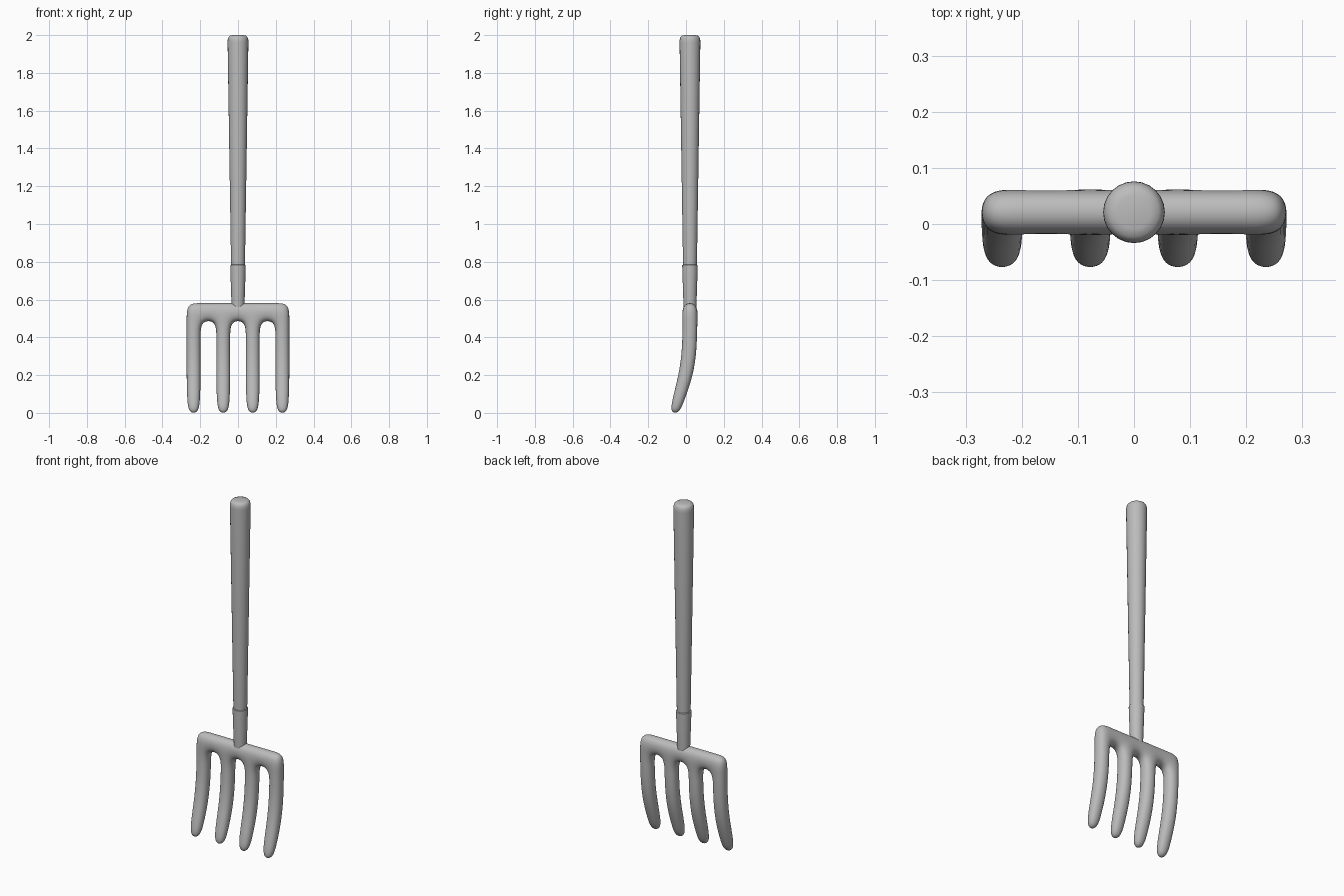
import bpy, bmesh, math

cube = bpy.data.objects.get("Cube")
if cube:
    bpy.data.objects.remove(cube, do_unlink=True)

grey = bpy.data.materials.new("plain grey")
grey.use_nodes = True
grey.diffuse_color = (0.5, 0.5, 0.5, 1)
grey.node_tree.nodes["Principled BSDF"].inputs["Base Color"].default_value = (0.5, 0.5, 0.5, 1)

CENTRE_Y = 0.021


def finish(name, bm):
    bmesh.ops.recalc_face_normals(bm, faces=bm.faces)
    mesh = bpy.data.meshes.new(name)
    bm.to_mesh(mesh)
    bm.free()
    mesh.materials.append(grey)
    obj = bpy.data.objects.new(name, mesh)
    bpy.context.collection.objects.link(obj)
    bpy.context.view_layer.objects.active = obj
    for other in bpy.context.selected_objects:
        other.select_set(False)
    obj.select_set(True)
    bpy.ops.object.shade_smooth_by_angle(angle=math.radians(50))
    return obj


def turned(name, profile, sides=24):
    """Round solid from (radius, height) pairs, capped at both ends."""
    bm = bmesh.new()
    rings = []
    for r, z in profile:
        rings.append([bm.verts.new((r * math.cos(i * math.tau / sides),
                                    CENTRE_Y + r * math.sin(i * math.tau / sides), z))
                      for i in range(sides)])
    for low, high in zip(rings, rings[1:]):
        for i in range(sides):
            j = (i + 1) % sides
            bm.faces.new((low[i], low[j], high[j], high[i]))
    bm.faces.new(rings[0])
    bm.faces.new(rings[-1])
    return finish(name, bm)


# Wooden shaft with rounded end, and the socket it sits in
turned("handle", [(0.034, 0.7), (0.037, 0.8), (0.055, 1.96), (0.0545, 1.975),
                  (0.051, 1.988), (0.044, 1.996), (0.03, 2.0)])
turned("socket", [(0.033, 0.54), (0.036, 0.62), (0.041, 0.775), (0.041, 0.782), (0.036, 0.785)])

# Fork head: a slab cage with four bent tines, smoothed by subdivision
HALF = 0.04
TINES = (-0.235, -0.078, 0.078, 0.235)
# rows: height, centre y, half depth, width scale
ROWS = [(0.585, CENTRE_Y, 0.042, 1), (0.485, CENTRE_Y, 0.042, 1), (0.40, 0.02, 0.042, 1),
        (0.29, 0.014, 0.042, 1), (0.18, -0.006, 0.041, 1), (0.07, -0.04, 0.036, 0.94),
        (-0.005, -0.06, 0.025, 0.68)]
bm = bmesh.new()
cage = {}


def corner(row, col, side):
    key = (row, col, side)
    if key not in cage:
        z, y, depth, scale = ROWS[row]
        x = TINES[col // 2] + (HALF if col % 2 else -HALF) * scale
        cage[key] = bm.verts.new((x, y + side * depth, z))
    return cage[key]


last_col = 2 * len(TINES) - 1
cells = {(0, c) for c in range(last_col)}
cells |= {(r, c) for r in range(1, len(ROWS) - 1) for c in range(0, last_col, 2)}
for r, c in sorted(cells):
    for s in (-1, 1):
        bm.faces.new([corner(r, c, s), corner(r, c + 1, s),
                      corner(r + 1, c + 1, s), corner(r + 1, c, s)])
    # close each border of the cell that has no neighbour
    borders = {(r - 1, c): ((r, c), (r, c + 1)), (r + 1, c): ((r + 1, c), (r + 1, c + 1)),
               (r, c - 1): ((r, c), (r + 1, c)), (r, c + 1): ((r, c + 1), (r + 1, c + 1))}
    for neighbour, (a, b) in borders.items():
        if neighbour not in cells:
            bm.faces.new([corner(*a, -1), corner(*b, -1), corner(*b, 1), corner(*a, 1)])
fork = finish("fork_head", bm)
smooth = fork.modifiers.new("smooth", "SUBSURF")
smooth.levels = smooth.render_levels = 3
for poly in fork.data.polygons:
    poly.use_smooth = True
# drop the angle limit so the smoothed surface is shaded evenly
fork.data.attributes.remove(fork.data.attributes["sharp_edge"]) if "sharp_edge" in fork.data.attributes else None
